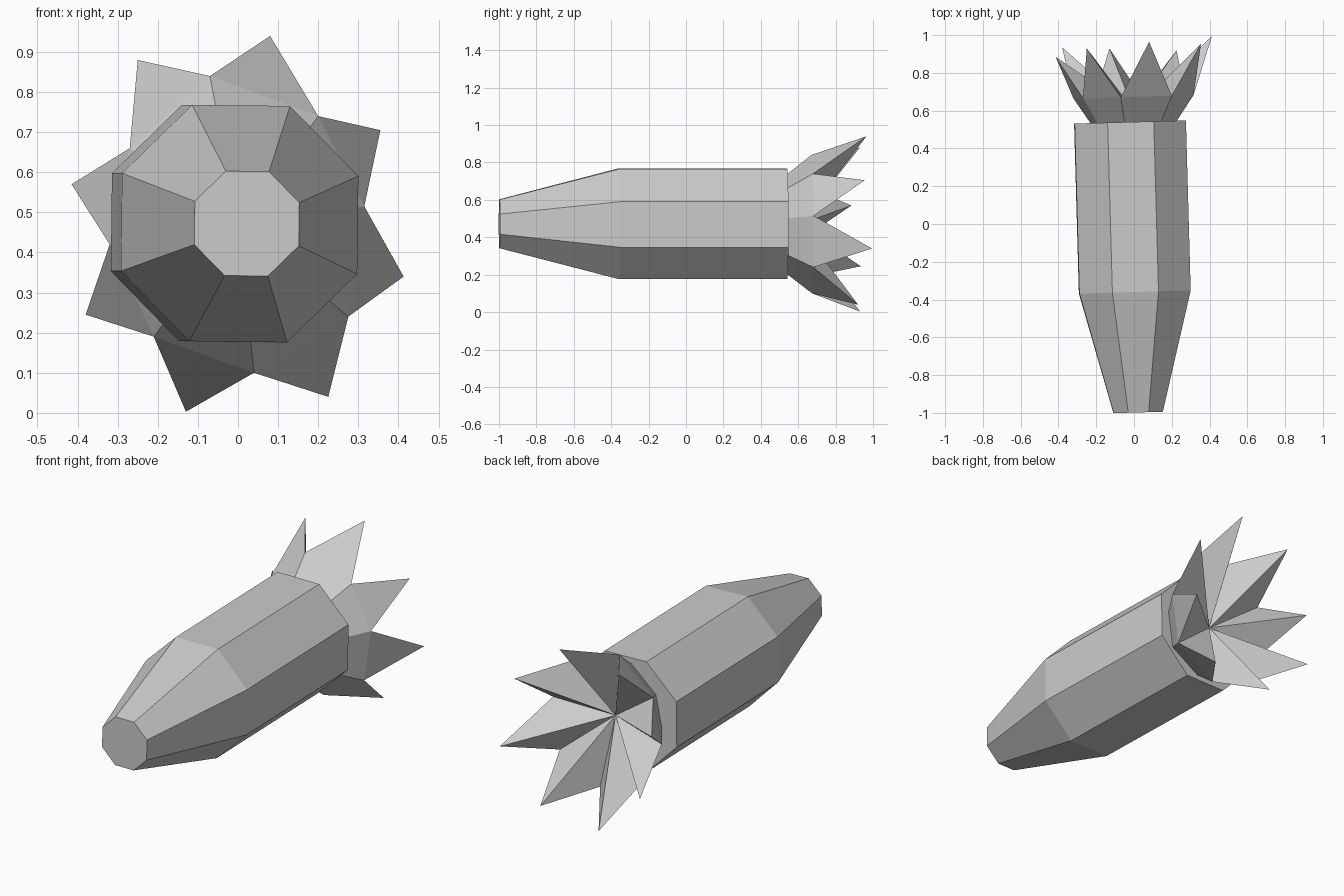
import bpy
import bmesh
from math import cos, sin, radians
from mathutils import Matrix, Vector

if "Cube" in bpy.data.objects:
    bpy.data.objects.remove(bpy.data.objects["Cube"], do_unlink=True)

SIDES = 8
AXIS_HEIGHT = 0.472

grey = bpy.data.materials.new("plain_grey")
grey.use_nodes = True
grey.diffuse_color = (0.6, 0.6, 0.6, 1)
grey.node_tree.nodes["Principled BSDF"].inputs["Base Color"].default_value = grey.diffuse_color


def finish(bm, name):
    """Turn the bmesh into a flat shaded grey object."""
    bmesh.ops.recalc_face_normals(bm, faces=bm.faces)
    mesh = bpy.data.meshes.new(name)
    bm.to_mesh(mesh)
    bm.free()
    mesh.materials.append(grey)
    obj = bpy.data.objects.new(name, mesh)
    bpy.context.collection.objects.link(obj)
    return obj


def bridge(bm, first, second):
    """Join two equal rings of vertices with quads."""
    for i in range(len(first)):
        j = (i + 1) % len(first)
        bm.faces.new((first[i], first[j], second[j], second[i]))


# Body: a tapered nose and a straight eight-sided barrel, turned slightly off axis
bm = bmesh.new()
rings = []
for y, radius in ((-0.998, 0.141), (-0.36, 0.319), (0.54, 0.319)):
    angles = [radians(21.8 + 360 * i / SIDES) for i in range(SIDES)]
    rings.append([bm.verts.new((radius * cos(a), y, radius * sin(a))) for a in angles])
bridge(bm, rings[0], rings[1])
bridge(bm, rings[1], rings[2])
bm.faces.new(rings[0])
bm.faces.new(rings[2])
bm.transform(Matrix.Translation((-0.006, 0, AXIS_HEIGHT)) @ Matrix.Rotation(0.028, 4, "Z"))
finish(bm, "body")

# Crown: a flared cup whose rim carries uneven pointed petals
# Each entry: notch x and z, then the tip that follows it
petals = (
    ((-0.07, 0.84), (0.08, 0.965, 0.94)),
    ((0.20, 0.74), (0.355, 0.955, 0.705)),
    ((0.315, 0.515), (0.413, 0.995, 0.34)),
    ((0.275, 0.24), (0.225, 0.92, 0.04)),
    ((0.04, 0.10), (-0.13, 0.93, 0.003)),
    ((-0.21, 0.19), (-0.38, 0.935, 0.245)),
    ((-0.32, 0.42), (-0.415, 0.885, 0.57)),
    ((-0.27, 0.66), (-0.25, 0.93, 0.88)),
)
bm = bmesh.new()
centre = Vector((0, 0.6, AXIS_HEIGHT - 0.005))
heart = bm.verts.new(centre)
rim, base, tips = [], [], []
for (x, z), tip in petals:
    notch = Vector((x, 0.673 + 0.03 * x, z))
    foot = centre.lerp(notch, 0.72)
    foot.y = 0.54 + 0.02 * x
    rim.append(bm.verts.new(notch))
    base.append(bm.verts.new(foot))
    tips.append(bm.verts.new(tip))
bridge(bm, base, rim)
bm.faces.new(base)
for i, tip in enumerate(tips):
    a, b = rim[i], rim[(i + 1) % SIDES]
    bm.faces.new((a, b, tip))
    bm.faces.new((a, tip, heart))
    bm.faces.new((tip, b, heart))
finish(bm, "petal_crown")
